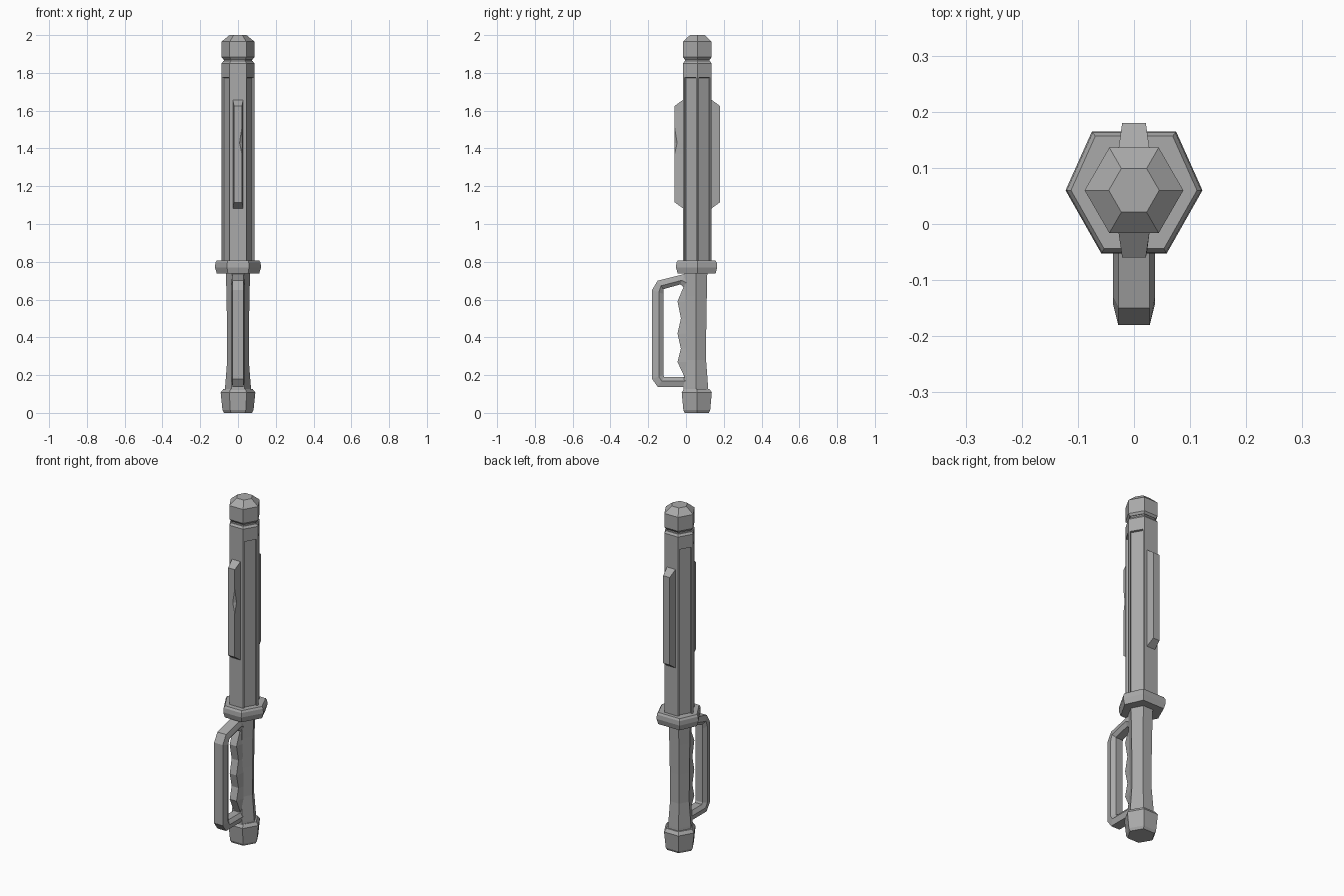
import bpy, bmesh
from math import cos, sin, pi

if "Cube" in bpy.data.objects:
    bpy.data.objects.remove(bpy.data.objects["Cube"])

grey = bpy.data.materials.new("mid grey")
grey.use_nodes = True
grey.diffuse_color = (0.4, 0.4, 0.4, 1)
grey.node_tree.nodes["Principled BSDF"].inputs["Base Color"].default_value = (0.4, 0.4, 0.4, 1)

AXIS = 0.06  # y of the baton's axis


def finish(name, bm):
    bmesh.ops.remove_doubles(bm, verts=bm.verts, dist=0.0005)
    bmesh.ops.recalc_face_normals(bm, faces=bm.faces)
    mesh = bpy.data.meshes.new(name)
    bm.to_mesh(mesh)
    bm.free()
    mesh.materials.append(grey)
    obj = bpy.data.objects.new(name, mesh)
    bpy.context.collection.objects.link(obj)
    return obj


def loft(rings):
    """Join equal rings of points into a closed, capped solid."""
    bm = bmesh.new()
    loops = [[bm.verts.new(p) for p in ring] for ring in rings]
    n = len(loops[0])
    for a, b in zip(loops, loops[1:]):
        for i in range(n):
            j = (i + 1) % n
            bm.faces.new((a[i], a[j], b[j], b[i]))
    bm.faces.new(loops[0][::-1])
    bm.faces.new(loops[-1])
    return bm


def hexagon(z, r, cy=AXIS, sy=1.0):
    return [(r * cos(i * pi / 3), cy + sy * r * sin(i * pi / 3), z) for i in range(6)]


def hex_column(profile, cy=AXIS, sy=1.0):
    return loft([hexagon(z, r, cy, sy) for z, r in profile])


# Main barrel, with sunken panels on the four slanted sides
bm = hex_column([(0.76, 0.088), (1.785, 0.088)])
bmesh.ops.recalc_face_normals(bm, faces=bm.faces)
slanted = [f for f in bm.faces if abs(f.normal.x) > 0.5]
bmesh.ops.inset_individual(bm, faces=slanted, thickness=0.013, depth=0)
bmesh.ops.inset_individual(bm, faces=slanted, thickness=0.003, depth=-0.011)
finish("barrel", bm)

# Barrel collar, neck and domed cap
finish("barrel_collar", hex_column([(1.785, 0.088), (1.85, 0.088), (1.862, 0.078)]))
finish("neck", hex_column([(1.85, 0.074), (1.89, 0.074)]))
finish("end_cap", hex_column([(1.872, 0.078), (1.884, 0.088), (1.965, 0.088), (2.0, 0.045)]))


# Hilt guard, wider at the back than at the front
def guard_ring(z, s):
    half = [(0.122, 0.06), (0.075, 0.165), (-0.075, 0.165),
            (-0.122, 0.06), (-0.058, -0.053), (0.058, -0.053)]
    return [(x * s, AXIS + (y - AXIS) * s, z) for x, y in half]


finish("hilt_guard", loft([guard_ring(z, s) for z, s in
                           ((0.738, 0.92), (0.77, 1.0), (0.795, 0.98), (0.806, 0.92))]))

# Grip and pommel
finish("grip", hex_column([(0.1, 0.07), (0.14, 0.068), (0.28, 0.057), (0.45, 0.058),
                           (0.62, 0.061), (0.75, 0.064)], 0.052, 1.1))
finish("pommel", hex_column([(0.0, 0.074), (0.014, 0.082), (0.108, 0.092), (0.126, 0.078)], 0.057))

# Finger ridges along the front of the grip
waves = [(0.68, -0.008), (0.65, -0.02), (0.59, -0.045), (0.5, -0.027), (0.42, -0.045),
         (0.34, -0.027), (0.27, -0.045), (0.19, -0.008)]
finish("finger_ridges", loft([[(-0.034, 0.01, z), (-0.022, y, z), (0.022, y, z), (0.034, 0.01, z)]
                              for z, y in waves]))

# Hand bow: outer and inner outline points in (y, z)
bow = [((0.03, 0.74), (0.03, 0.63)), ((-0.01, 0.735), (-0.03, 0.68)),
       ((-0.15, 0.70), (-0.12, 0.655)), ((-0.18, 0.65), (-0.12, 0.63)),
       ((-0.18, 0.18), (-0.12, 0.2)), ((-0.15, 0.138), (-0.115, 0.19)),
       ((0.03, 0.138), (0.03, 0.19))]
section = [(-0.028, 0), (-0.037, 0.6), (-0.022, 1), (0.022, 1), (0.037, 0.6), (0.028, 0)]
finish("hand_bow", loft([[(x, o[0] + (i[0] - o[0]) * t, o[1] + (i[1] - o[1]) * t)
                          for x, t in section] for o, i in bow]))


# Fins on the front and back of the barrel; the front one has a chip in its edge
def fin(name, base, outer, chip):
    rings = []
    for z_base, z_outer, cut in ((1.08, 1.115, 0), (1.37, 1.37, 0), (1.43, 1.43, chip),
                                 (1.51, 1.51, 0), (1.66, 1.625, 0)):
        back = cut * (1 if base > outer else -1)
        rings.append([(-0.028, base, z_base), (-0.021, outer, z_outer),
                      (0.021 - cut, outer, z_outer), (0.021 + cut * 0.2, outer + back, z_outer),
                      (0.028, base, z_base)])
    finish(name, loft(rings))


fin("front_fin", -0.012, -0.06, 0.013)
fin("back_fin", 0.132, 0.18, 0)
